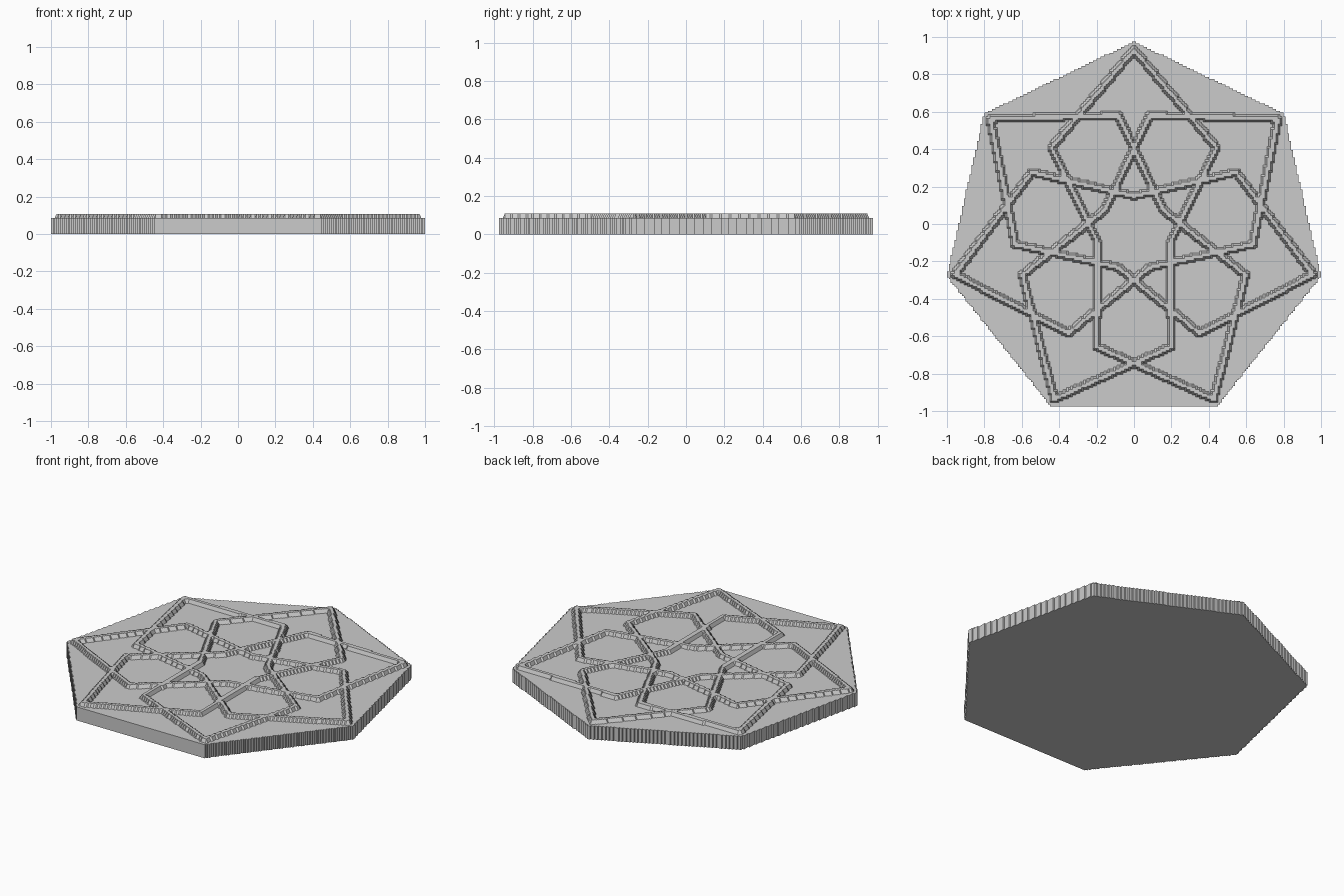
import bpy, bmesh, math
from mathutils import Vector
from mathutils.geometry import intersect_point_line

cube = bpy.data.objects.get("Cube")
if cube:
    bpy.data.objects.remove(cube, do_unlink=True)

SIDES = 7
STEP = math.tau / SIDES
RADIUS = 1.0257                      # circumradius of the plate
CENTRE = Vector((0, -0.051, 0))
BASE_TOP, RIDGE_TOP = 0.086, 0.108
HALF_WIDTH = 0.0172                  # half the flat width of a ridge
BEND = math.radians(7.6)


def polar(r, angle):
    return CENTRE + Vector((math.cos(angle), math.sin(angle), 0)) * r


def inside_plate(p):
    """True inside the seven-sided outline."""
    d = p - CENTRE
    apothem = RADIUS * math.cos(STEP / 2)
    return all(d.x * math.cos(a) + d.y * math.sin(a) <= apothem
               for a in (math.pi / 2 + (k + 0.5) * STEP for k in range(SIDES)))


# Interlaced star: each strand runs tip -> bend -> inner point, mirrored both ways
segments = []
for k in range(SIDES):
    axis = math.pi / 2 + k * STEP
    for s in (1, -1):
        tip = polar(0.982, axis + s * STEP)
        bend = polar(0.637, axis + s * BEND)
        inner = polar(0.2, axis - s * STEP)
        segments += [(tip, bend), (bend, inner)]


def on_ridge(p):
    for a, b in segments:
        near, t = intersect_point_line(p, a, b)
        near = a.lerp(b, min(max(t, 0), 1))
        if (p - near).length <= HALF_WIDTH:
            return True
    return False


# Stepped relief plate, trimmed from a fine grid
bm = bmesh.new()
bmesh.ops.create_grid(bm, x_segments=200, y_segments=195, size=1)
bmesh.ops.scale(bm, vec=(1, 0.975, 1), verts=bm.verts)
outside = [f for f in bm.faces if not inside_plate(f.calc_center_median())]
bmesh.ops.delete(bm, geom=outside, context='FACES')

# Raise the top surface and its ridges
bottom = bm.faces[:]
top = bmesh.ops.extrude_face_region(bm, geom=bottom, use_keep_orig=True)["geom"]
for v in top:
    if isinstance(v, bmesh.types.BMVert):
        v.co.z = RIDGE_TOP if on_ridge(Vector((v.co.x, v.co.y, 0))) else BASE_TOP

# Flat underside
bottom = [f for f in bm.faces if all(v.co.z < 0.001 for v in f.verts)]
bmesh.ops.recalc_face_normals(bm, faces=bm.faces)
bmesh.ops.dissolve_faces(bm, faces=bottom, use_verts=False)

mesh = bpy.data.meshes.new("star_relief_plate")
bm.to_mesh(mesh)
bm.free()
plate = bpy.data.objects.new("star_relief_plate", mesh)
bpy.context.collection.objects.link(plate)

grey = bpy.data.materials.new("light_grey")
grey.use_nodes = True
grey.diffuse_color = (0.6, 0.6, 0.6, 1)
grey.node_tree.nodes["Principled BSDF"].inputs["Base Color"].default_value = (0.6, 0.6, 0.6, 1)
mesh.materials.append(grey)
